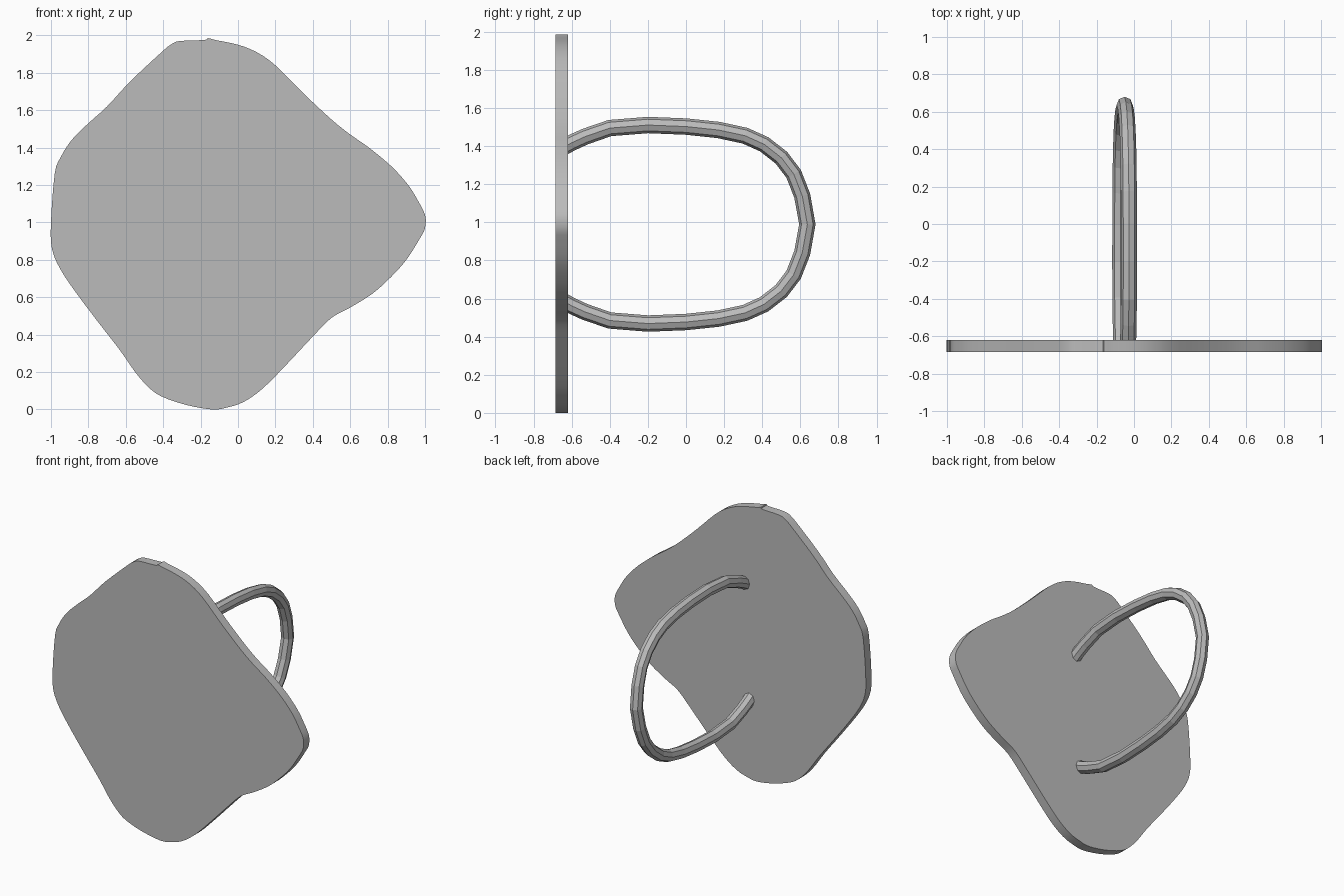
import bpy
import bmesh
import math
from mathutils import Vector

default_cube = bpy.data.objects.get("Cube")
if default_cube:
    bpy.data.objects.remove(default_cube, do_unlink=True)


def make_material(name, colour):
    material = bpy.data.materials.new(name)
    material.use_nodes = True
    material.diffuse_color = colour
    material.node_tree.nodes["Principled BSDF"].inputs["Base Color"].default_value = colour
    return material


def make_object(name, mesh_builder, material):
    bmesh.ops.recalc_face_normals(mesh_builder, faces=mesh_builder.faces[:])
    mesh = bpy.data.meshes.new(name)
    mesh_builder.to_mesh(mesh)
    mesh_builder.free()
    mesh.materials.append(material)
    created = bpy.data.objects.new(name, mesh)
    bpy.context.collection.objects.link(created)
    return created


def smooth_closed(points, steps):
    """Round a closed outline with a Catmull-Rom spline."""
    result = []
    count = len(points)
    for i in range(count):
        before, start, end, after = (Vector(points[(i + k) % count]) for k in (-1, 0, 1, 2))
        for step in range(steps):
            t = step / steps
            result.append(start + 0.5 * t * (end - before
                          + t * (2 * before - 5 * start + 4 * end - after
                          + t * (3 * (start - end) + after - before))))
    return result


grey = make_material("plain grey", (0.5, 0.5, 0.5, 1))

# Irregular flat plate: outline in x and z, extruded in depth
PLATE_FRONT, PLATE_BACK = -0.685, -0.62
outline = [
    (-.16, 1.985), (-.12, 1.975), (0, 1.95), (.1, 1.91), (.2, 1.84), (.35, 1.69),
    (.5, 1.55), (.6, 1.47), (.7, 1.4), (.82, 1.3), (.91, 1.2), (.96, 1.12),
    (1, 1.04), (1, .97), (.97, .91), (.9, .8), (.82, .71), (.72, .62), (.6, .545),
    (.5, .49), (.4, .39), (.25, .23), (.13, .11), (.03, .04), (-.06, .01),
    (-.14, 0), (-.28, .025), (-.41, .07), (-.48, .12), (-.55, .2), (-.63, .315),
    (-.75, .47), (-.87, .63), (-.95, .75), (-.995, .86), (-1, 1), (-.98, 1.26),
    (-.95, 1.345), (-.89, 1.44), (-.8, 1.53), (-.7, 1.62), (-.58, 1.75),
    (-.42, 1.9), (-.36, 1.95), (-.31, 1.97), (-.18, 1.975),
]
builder = bmesh.new()
corners = [builder.verts.new((p.x, PLATE_FRONT, p.y)) for p in smooth_closed(outline, 3)]
front_face = builder.faces.new(corners)
extruded = bmesh.ops.extrude_face_region(builder, geom=[front_face], use_keep_orig=True)
moved = [item for item in extruded["geom"] if isinstance(item, bmesh.types.BMVert)]
bmesh.ops.translate(builder, verts=moved, vec=(0, PLATE_BACK - PLATE_FRONT, 0))
plate = make_object("plate", builder, grey)
bpy.context.view_layer.objects.active = plate
plate.select_set(True)
bpy.ops.object.shade_smooth_by_angle(angle=math.radians(30))

# Handle: upper half of the loop as depth and height above its middle, then mirrored
MIDDLE, RADIUS, SIDES = 0.99, 0.043, 8
upper_half = [
    (-.66, .395), (-.6, .428), (-.53, .46), (-.4, .505), (-.2, .521), (0, .513),
    (.17, .495), (.31, .465), (.41, .42), (.5, .35), (.565, .265), (.61, .15),
]
loop = upper_half + [(.637, 0)] + [(y, -z) for y, z in reversed(upper_half)]

# The loop leans sideways a little, so its lower arm sits further to the right
path = [Vector((-.05 + .045 * z, y, MIDDLE + z)) for y, z in loop]
builder = bmesh.new()
rings = []
for i, centre in enumerate(path):
    tangent = (path[min(i + 1, len(path) - 1)] - path[max(i - 1, 0)]).normalized()
    across = Vector((1, 0, 0))
    across = (across - tangent * across.dot(tangent)).normalized()
    outward = tangent.cross(across)
    ring = []
    for side in range(SIDES):
        angle = math.tau * side / SIDES
        offset = across * math.cos(angle) + outward * math.sin(angle)
        ring.append(builder.verts.new(centre + offset * RADIUS))
    rings.append(ring)
for first, second in zip(rings, rings[1:]):
    for side in range(SIDES):
        following = (side + 1) % SIDES
        builder.faces.new((first[side], first[following], second[following], second[side]))
builder.faces.new(rings[0])
builder.faces.new(rings[-1])
make_object("handle", builder, grey)
